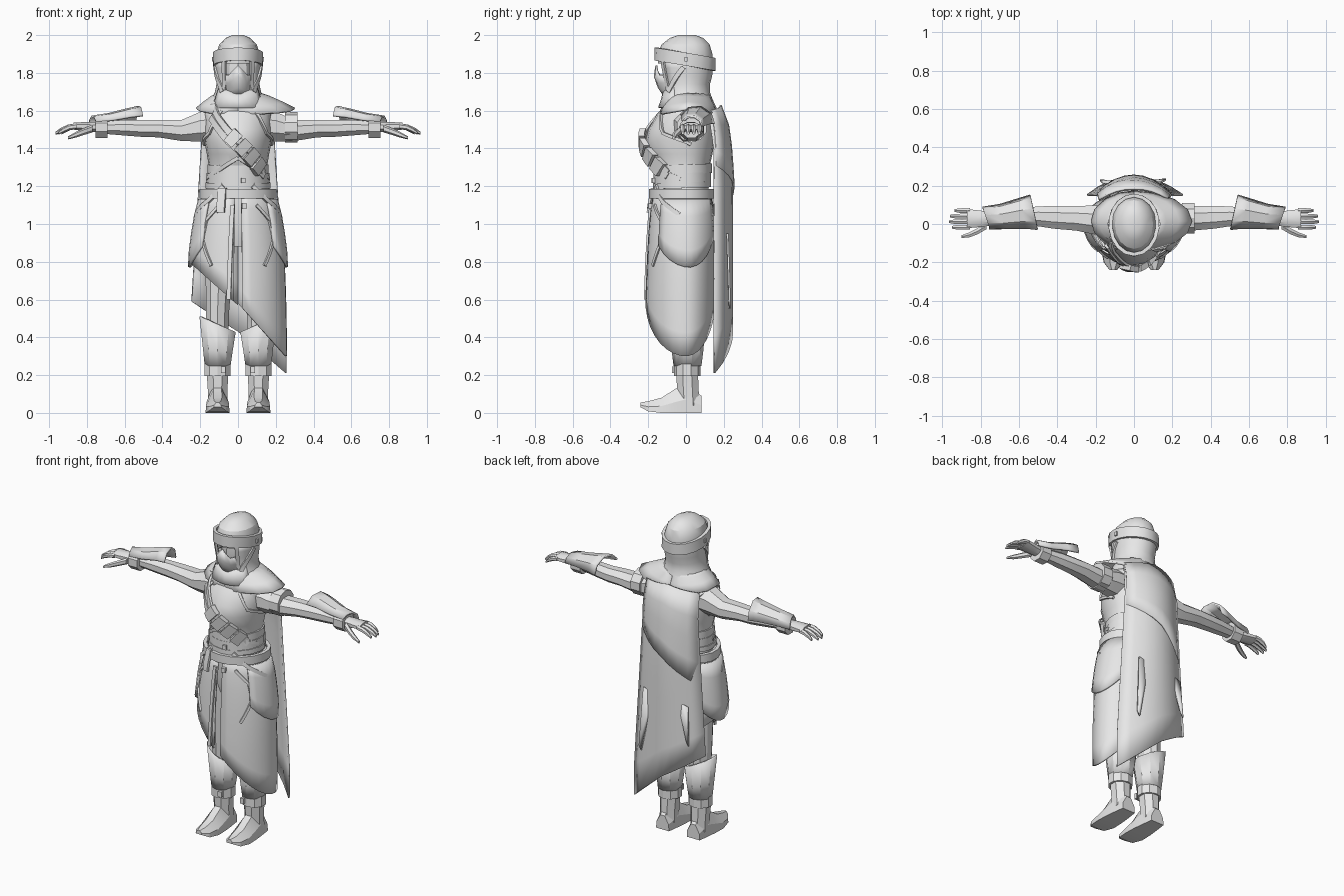
import bpy, math
from mathutils import Vector

cube = bpy.data.objects.get("Cube")
if cube:
    bpy.data.objects.remove(cube)

grey = bpy.data.materials.new("plain_grey")
grey.use_nodes = True
grey.diffuse_color = (0.8, 0.8, 0.8, 1)
grey.node_tree.nodes["Principled BSDF"].inputs["Base Color"].default_value = (0.8, 0.8, 0.8, 1)


def skin(name, rings, closed=True, caps=True, thick=0, loop=False, angle=28):
    """Skin a list of equal point rings; an open grid can be given thickness."""
    n, m = len(rings[0]), len(rings)
    verts = [tuple(p) for r in rings for p in r]
    faces = []
    for i in range(m if loop else m - 1):
        a, b = i * n, (i + 1) % m * n
        for j in range(n if closed else n - 1):
            k = (j + 1) % n
            faces.append((a + j, a + k, b + k, b + j))
    if closed and caps and not loop:
        faces += [tuple(range(n))[::-1], tuple(range((m - 1) * n, m * n))]
    me = bpy.data.meshes.new(name)
    me.from_pydata(verts, [], faces)
    me.materials.append(grey)
    ob = bpy.data.objects.new(name, me)
    bpy.context.collection.objects.link(ob)
    bpy.context.view_layer.objects.active = ob
    bpy.ops.object.select_all(action='DESELECT')
    ob.select_set(True)
    bpy.ops.object.mode_set(mode='EDIT')
    bpy.ops.mesh.select_all(action='SELECT')
    bpy.ops.mesh.normals_make_consistent(inside=False)
    bpy.ops.object.mode_set(mode='OBJECT')
    if thick:
        mod = ob.modifiers.new("thickness", 'SOLIDIFY')
        mod.thickness, mod.offset = thick, 0
    bpy.ops.object.shade_smooth_by_angle(angle=math.radians(angle))
    return ob


def lerp(table, t):
    """Interpolate rows of (key, values...) sorted by descending key."""
    if t >= table[0][0]:
        return table[0][1:]
    for p, q in zip(table, table[1:]):
        if t >= q[0]:
            f = (p[0] - t) / (p[0] - q[0])
            return [u + (v - u) * f for u, v in zip(p[1:], q[1:])]
    return table[-1][1:]


def surf(prof, deg, z, off=0):
    """Point on a profile: 0 degrees is front, 90 is the model's left."""
    rx, front, back = lerp(prof, z)
    s, c = math.sin(math.radians(deg)), math.cos(math.radians(deg))
    return Vector(((rx + off) * s, -(front + off) * c if c > 0 else -(back + off) * c, z))


def body(name, prof, n=16):
    return skin(name, [[surf(prof, 360 * k / n, r[0]) for k in range(n)] for r in prof])


def panel(name, prof, a0, a1, top, hem, cols=12, rows=6, off=0.0, thick=0.012):
    """Cloth hanging over a profile from top(angle) to hem(angle)."""
    grid = []
    for i in range(rows + 1):
        row = []
        for j in range(cols + 1):
            a = a0 + (a1 - a0) * j / cols
            row.append(surf(prof, a, top(a) + (hem(a) - top(a)) * i / rows, off))
        grid.append(row)
    return skin(name, grid, closed=False, thick=thick)


def strap(name, prof, path, width, off=0.008, thick=0.014, loop=False, steps=5):
    """Flat band following (angle, z) points on a profile."""
    pts = []
    for p, q in zip(path, path[1:]):
        pts += [(p[0] + (q[0] - p[0]) * k / steps, p[1] + (q[1] - p[1]) * k / steps) for k in range(steps)]
    pts += [] if loop else [path[-1]]
    pos = [surf(prof, a, z, off) for a, z in pts]
    rings = []
    for i, (a, z) in enumerate(pts):
        nxt = pos[(i + 1) % len(pos)] if loop else pos[min(i + 1, len(pos) - 1)]
        prv = pos[i - 1] if loop else pos[max(i - 1, 0)]
        out = Vector((math.sin(math.radians(a)), -math.cos(math.radians(a)), 0))
        side = (nxt - prv).cross(out).normalized() * width / 2
        out = out * thick / 2
        rings.append([pos[i] + side + out, pos[i] - side + out, pos[i] - side - out, pos[i] + side - out])
    return skin(name, rings, loop=loop)


def hoop(name, prof, front_z, back_z, width, **kw):
    mid, amp = (front_z + back_z) / 2, (front_z - back_z) / 2
    path = [(a, mid + amp * math.cos(math.radians(a))) for a in range(0, 361, 20)]
    return strap(name, prof, path, width, loop=True, steps=1, **kw)


def limb(name, rows, axis, n=8):
    """Loft along x or z; rows are (position, c1, c2, r1, r2)."""
    rings = []
    for t, c1, c2, r1, r2 in rows:
        ring = []
        for k in range(n):
            a = 2 * math.pi * (k + 0.5) / n
            u, v = c1 + r1 * math.cos(a), c2 + r2 * math.sin(a)
            ring.append((t, u, v) if axis == 'x' else (u, v, t))
        rings.append(ring)
    return skin(name, rings)


def stud(name, prof, deg, z, r=0.014):
    strap(name, prof, [(deg - r * 250, z), (deg + r * 250, z)], r * 2, off=0.014, thick=0.02, steps=1)


# Shared silhouettes: z, half width, front depth, back depth
torso = [(1.68, .08, .07, .09), (1.64, .14, .10, .12), (1.58, .18, .155, .14), (1.5, .182, .20, .15),
         (1.44, .178, .215, .15), (1.37, .165, .195, .14), (1.28, .15, .155, .12), (1.16, .17, .165, .12)]
skirt = [(1.2, .165, .16, .12), (1.1, .2, .18, .14), (1.0, .22, .19, .15), (.85, .24, .2, .15),
         (.6, .25, .21, .15), (.28, .255, .2, .14)]
head = [(2.0, .03, .04, .05), (1.985, .065, .085, .09), (1.95, .1, .13, .125), (1.9, .115, .15, .14),
        (1.85, .115, .148, .14), (1.78, .112, .13, .132), (1.72, .108, .115, .115), (1.68, .125, .115, .125),
        (1.61, .155, .14, .155)]
body("torso", torso, 20)

# Head, hood, band, mask and cowl
body("hood_crown", [r for r in head if r[0] >= 1.85], 16)
panel("hood_drape", head, 38, 322, lambda a: 1.87, lambda a: 1.61, 14, 6)
panel("cowl_front", head, -60, 60, lambda a: 1.69 + .035 * abs(a) / 60, lambda a: 1.615, 8, 2, off=.004)
hoop("hood_band", head, 1.9, 1.845, .068, off=.008, thick=.02)
body("face", [(1.87, .085, .11, .08), (1.8, .09, .115, .08), (1.73, .075, .1, .07), (1.62, .07, .06, .07)], 12)
mask_shape = [(1.85, .085, .155, .1), (1.78, .09, .165, .1), (1.74, .085, .155, .1), (1.66, .07, .1, .08)]
panel("face_mask", mask_shape, -75, 75, lambda a: 1.79 + .05 * max(0, 1 - abs(a) / 30), lambda a: 1.665, 10, 3)
for s in (1, -1):
    strap("hood_edge", head, [(s * 38, 1.86), (s * 38, 1.71)], .022, off=.006)
    strap("cheek_strap", head, [(s * 42, 1.7), (s * 85, 1.83)], .025)
    stud("band_clasp", head, s * 90, 1.872, .012)

# Chest harness, waist wraps and belts
for d in (0, .055):
    strap("bandolier", torso, [(-48, 1.62 - d), (-15, 1.49 - d), (20, 1.39 - d), (55, 1.27 - d * .3)], .036, off=.012)
for k in range(4):
    a = -10 + 15 * k
    strap("ammo_pouch", torso, [(a - 3, 1.475 - .05 * k), (a + 9, 1.435 - .05 * k)], .085, off=.022, thick=.032, steps=2)
strap("back_strap", torso, [(-48, 1.62), (-90, 1.6), (-150, 1.5)], .035)
for s in (1, -1):
    strap("vest_hem", torso, [(0, 1.35), (s * 35, 1.29), (s * 80, 1.24)], .02)
    strap("chest_seam", torso, [(s * 30, 1.6), (s * 55, 1.48), (s * 100, 1.42)], .016, off=.004)
    strap("hip_strap", skirt, [(s * 25, 1.2), (s * 50, 1.12), (s * 80, 1.05)], .022, off=.016)
    strap("pocket_trim", skirt, [(s * 28, 1.1), (s * 48, 1.02), (s * 52, .92), (s * 34, .78)], .016, off=.008)
    low = lambda a: .77 + .13 * ((abs(a) - 95) / 50) ** 2
    panel("hip_panel", skirt, s * 48, s * 150, lambda a: 1.13, low, 10, 4, off=.016)
for z, w in ((1.285, .05), (1.24, .05), (1.2, .03)):
    hoop("waist_wrap", torso, z, z + .01, w, off=.006)
hoop("belt", skirt, 1.16, 1.16, .052, off=.016, thick=.022)
strap("belt_tail", skirt, [(-25, 1.19), (-23, 1.06)], .045, off=.026)
for z in (1.23, 1.095):
    stud("front_stud", torso if z > 1.2 else skirt, 9, z)

# Split skirt with one long side
wave = lambda a: abs(math.sin(math.radians(a)))
panel("long_skirt_side", skirt, 5, 180, lambda a: 1.18, lambda a: .58 - .28 * wave(a), 16, 7)
panel("short_skirt_side", skirt, -5, -180, lambda a: 1.18, lambda a: .57 + .22 * wave(a), 14, 5)
strap("hanging_strip", skirt, [(-8, 1.1), (-11, .6)], .022, off=.008)
limb("hips", [(1.18, 0, 0, .15, .12), (1.0, 0, 0, .17, .13), (.88, 0, 0, .12, .1)], 'z', 12)

# Cape and its upper layer
def cloak(name, top, hem, w0, w1, off, rows=7, cols=8):
    grid = []
    for i in range(rows + 1):
        t, row = i / rows, []
        for j in range(cols + 1):
            u = 2 * j / cols - 1
            z = top - .03 * abs(u) + (hem(u) - top) * t
            half = w0 + (w1 - w0) * min(1, (1.62 - z) / 1.2)
            bow = .065 + .03 * min(1, (1.62 - z) / .4)
            row.append((half * u, .15 + off + bow * (1 - u * u) - .03 * max(0, (z - 1.5) / .1), z))
        grid.append(row)
    return skin(name, grid, closed=False, thick=.01)

cloak("cape", 1.62, lambda u: .43 - .19 * u, .18, .255, 0)
cloak("cape_upper_layer", 1.63, lambda u: 1.2 + .14 * u, .182, .225, .008, 4)
for x, z0, z1, dx in ((-.13, .92, .66, -.04), (-.02, .95, .6, .03), (.11, .95, .55, .05)):
    skin("cape_flap", [[(x - .035, .232 - x * x, z0 - .02), (x + .035, .232 - x * x, z0)],
                       [(x + dx - .008, .244 - x * x, z1), (x + dx + .008, .244 - x * x, z1 + .03)]],
         closed=False, thick=.01)

# Shoulder mantles, large on the left and small on the right
for s, reach, name in ((1, .3, "left_mantle"), (-1, .22, "right_mantle")):
    grid = []
    for r in range(4):
        f, row = r / 3, []
        for k in range(9):
            a = math.pi * k / 8
            row.append((s * (.1 + (reach - .1) * f) * math.sin(a), .015 - (.1 + .055 * f) * math.cos(a),
                        1.695 - .085 * f ** 1.2 - .03 * f * abs(math.cos(a))))
        grid.append(row)
    skin(name, grid, closed=False, thick=.012)

for s in (1, -1):
    # Arms, bracers and hands
    limb("arm", [(s * x, *r) for x, *r in (
        (.12, .01, 1.52, .09, .09), (.2, .02, 1.515, .082, .085), (.3, .03, 1.495, .07, .06),
        (.42, .035, 1.505, .064, .05), (.5, .04, 1.505, .056, .048), (.6, .035, 1.51, .05, .045),
        (.72, .03, 1.51, .038, .034))], 'x')
    limb("wrist_strap", [(s * x, .027, 1.512, .06, .06) for x in (.69, .755)], 'x')
    shell = []
    for x, cy, cz, r in ((.52, .055, 1.53, .093), (.58, .05, 1.53, .08), (.68, .035, 1.52, .064), (.77, .03, 1.515, .055)):
        bend = [math.radians(a) for a in (-62, -25, 15, 55, 90)]
        shell.append([(s * (x + .02 * math.sin(a)), cy + r * math.sin(a), cz + r * math.cos(a)) for a in bend])
    skin("bracer_plate", shell, closed=False, thick=.012)
    limb("palm", [(s * x, *r) for x, *r in ((.73, .027, 1.512, .035, .028), (.79, .027, 1.515, .045, .028),
                                           (.87, .028, 1.518, .054, .02))], 'x')
    for k in range(4):
        y, ln = .07 - .029 * k, (.08, .105, .11, .095)[k]
        limb("finger", [(s * (.855 + ln * t), y, 1.517 - d, r, r) for t, d, r in
                        ((0, 0, .014), (.4, .005, .015), (.75, .02, .013), (1, .036, .008))], 'x', 6)
    limb("thumb", [(s * x, y, z, r, r) for x, y, z, r in
                   ((.77, -.01, 1.505, .02), (.82, -.04, 1.488, .018), (.86, -.057, 1.472, .015),
                    (.9, -.066, 1.456, .008))], 'x', 6)

    # Legs, boots and feet
    c = s * .108
    limb("trouser_leg", [(1.0, s * .09, 0, .085, .1), (.75, s * .1, 0, .075, .09), (.55, c, .005, .065, .075),
                         (.4, c, .01, .06, .07), (.22, c, .01, .05, .055)], 'z', 10)
    shaft = []
    for z, rx, ry, tilt in ((.25, .066, .068, 0), (.33, .076, .078, .2), (.47, .095, .09, .45)):
        ring = [2 * math.pi * (k + .5) / 10 for k in range(10)]
        shaft.append([(c + s * rx * math.cos(a), .008 + ry * math.sin(a), z + tilt * rx * math.cos(a)) for a in ring])
    skin("boot_shaft", shaft, caps=False, thick=.012)
    limb("ankle_strap", [(z, c, .006, .073, .07) for z in (.195, .26)], 'z', 10)
    limb("ankle", [(.21, c, .006, .062, .062), (.12, c, .01, .056, .062), (.04, c, .015, .056, .06)], 'z', 8)
    foot = []
    for y, w, low, top in ((.082, .045, 0, .09), (.0, .056, 0, .16), (-.06, .062, 0, .125), (-.13, .064, 0, .08),
                           (-.2, .05, .008, .062), (-.24, .02, .03, .055)):
        mid = low + (top - low) * .45
        foot.append([(c - w, y, low), (c + w, y, low), (c + w * .95, y, mid), (c + w * .35, y, top),
                     (c - w * .35, y, top), (c - w * .95, y, mid)])
    skin("boot_foot", foot, angle=20)
    limb("boot_buckle", [(z, c - s * .03, -.066, .018, .012) for z in (.21, .245)], 'z', 4)

# Band around the left upper arm
limb("arm_band", [(x, .03, 1.512, .083, .08) for x in (.25, .315)], 'x', 10)
